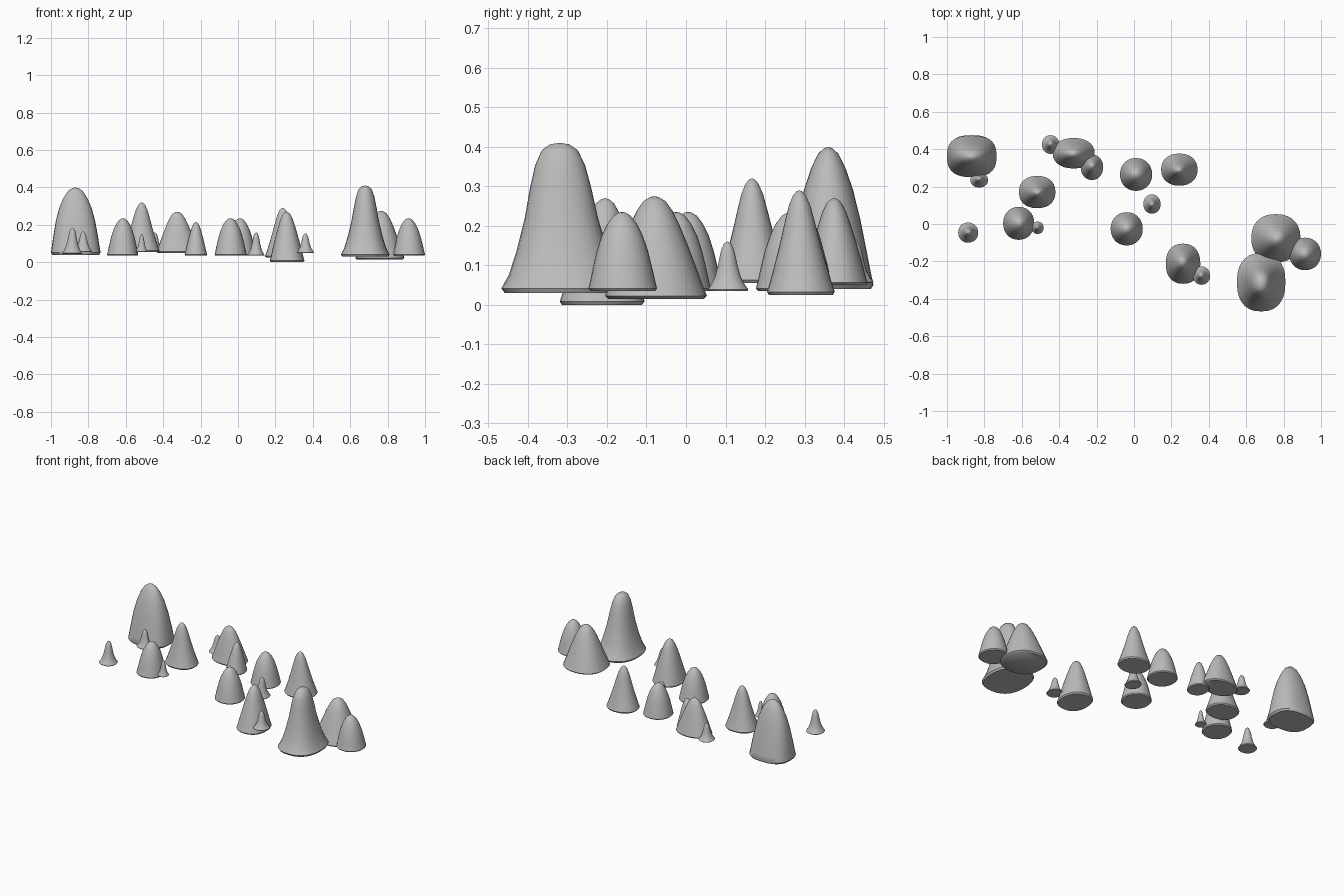
import bpy, bmesh
from math import sin, cos, pi, copysign

cube = bpy.data.objects.get("Cube")
if cube:
    bpy.data.objects.remove(cube)

# Stone colour
stone = bpy.data.materials.new("grey_stone")
stone.use_nodes = True
stone.diffuse_color = (0.5, 0.5, 0.5, 1)
bsdf = next(n for n in stone.node_tree.nodes if n.type == 'BSDF_PRINCIPLED')
bsdf.inputs["Base Color"].default_value = stone.diffuse_color
bsdf.inputs["Roughness"].default_value = 0.8

# Silhouettes: relative radius at each relative height
HEIGHTS = [0, .03, .12, .28, .5, .7, .85, .95, .99]
PROFILES = {
    "dome":  [.94, 1, .95, .87, .75, .6, .43, .26, .11],
    "bell":  [.94, 1, .93, .82, .66, .5, .36, .22, .09],
    "cone":  [.94, 1, .91, .77, .59, .44, .32, .19, .08],
    "spike": [.94, 1, .84, .64, .49, .39, .3, .18, .07],
    "blunt": [.95, 1, .87, .73, .58, .48, .39, .28, .15],
}
SIDES = 28


def stalagmite(name, kind, xs, ys, zs, apex, square=2.1, ridge=0.0):
    """Loft rounded rings from a base footprint up to an apex."""
    cx, cy = sum(xs) / 2, sum(ys) / 2
    rx, ry = (xs[1] - xs[0]) / 2, (ys[1] - ys[0]) / 2
    bm = bmesh.new()
    rings = []
    for t, r in zip(HEIGHTS, PROFILES[kind]):
        power = 2 / (square + (2 - square) * t)
        ox, oy = cx + (apex[0] - cx) * t, cy + (apex[1] - cy) * t
        ring = []
        for i in range(SIDES):
            c, s = cos(2 * pi * i / SIDES), sin(2 * pi * i / SIDES)
            ring.append(bm.verts.new((
                ox + rx * r * (1 + ridge * t) * copysign(abs(c) ** power, c),
                oy + ry * r * (1 - ridge * t) * copysign(abs(s) ** power, s),
                zs[0] + (zs[1] - zs[0]) * t)))
        rings.append(ring)
    for low, high in zip(rings, rings[1:]):
        for i in range(SIDES):
            j = (i + 1) % SIDES
            bm.faces.new((low[i], low[j], high[j], high[i]))
    # Rounded tip and flat underside
    tip = bm.verts.new((apex[0], apex[1], zs[1]))
    for i in range(SIDES):
        bm.faces.new((rings[-1][i], rings[-1][(i + 1) % SIDES], tip))
    bm.faces.new(rings[0][::-1])
    mesh = bpy.data.meshes.new(name)
    bm.to_mesh(mesh)
    bm.free()
    mesh.materials.append(stone)
    obj = bpy.data.objects.new(name, mesh)
    bpy.context.collection.objects.link(obj)
    bpy.ops.object.select_all(action='DESELECT')
    obj.select_set(True)
    bpy.context.view_layer.objects.active = obj
    bpy.ops.object.shade_smooth_by_angle(angle=pi / 4)


# Back right group
stalagmite("great_back_stalagmite", "dome", (-1, -.735), (.25, .475), (.04, .4), (-.87, .36), 2.6, .12)
stalagmite("great_back_sprout", "spike", (-.875, -.78), (.195, .275), (.055, .165), (-.828, .24))
stalagmite("lone_spike", "spike", (-.94, -.833), (-.1, .008), (.045, .185), (-.885, -.045))
stalagmite("mid_right_cone", "cone", (-.615, -.42), (.085, .257), (.055, .32), (-.515, .167), 2.3)
stalagmite("mid_right_dome", "dome", (-.7, -.533), (-.085, .092), (.035, .235), (-.615, .005))
stalagmite("mid_right_sprout", "spike", (-.548, -.483), (-.053, .013), (.055, .15), (-.515, -.02))

# Back trio
stalagmite("back_ridge", "bell", (-.435, -.21), (.297, .46), (.05, .27), (-.325, .375), 2.2)
stalagmite("back_ridge_sprout", "spike", (-.492, -.4), (.375, .475), (.055, .16), (-.445, .428))
stalagmite("back_ridge_companion", "bell", (-.285, -.165), (.235, .372), (.035, .215), (-.225, .31))

# Centre group
stalagmite("centre_back_dome", "dome", (-.075, .097), (.177, .353), (.035, .235), (.01, .265))
stalagmite("centre_front_dome", "dome", (-.125, .047), (-.115, .063), (.035, .235), (-.04, -.025))
stalagmite("centre_spike", "spike", (.05, .142), (.055, .158), (.035, .16), (.097, .105))
stalagmite("centre_left_cone", "cone", (.145, .34), (.205, .377), (.025, .29), (.24, .287), 2.2)

# Front pair
stalagmite("front_bell", "bell", (.17, .355), (-.32, -.105), (.005, .275), (.26, -.205), 2.3)
stalagmite("front_sprout", "spike", (.315, .407), (-.325, -.227), (.05, .155), (.36, -.275))

# Front left group
stalagmite("great_front_stalagmite", "blunt", (.55, .81), (-.467, -.155), (.03, .41), (.68, -.32), 2.4, -.05)
stalagmite("great_front_bell", "bell", (.627, .89), (-.205, .053), (.015, .275), (.765, -.08), 2.3)
stalagmite("great_front_dome", "dome", (.83, 1), (-.247, -.073), (.035, .235), (.912, -.162))

# Rest the lowest base on the ground
bpy.ops.object.select_all(action='DESELECT')
bpy.data.objects["front_bell"].location.z = -.005
